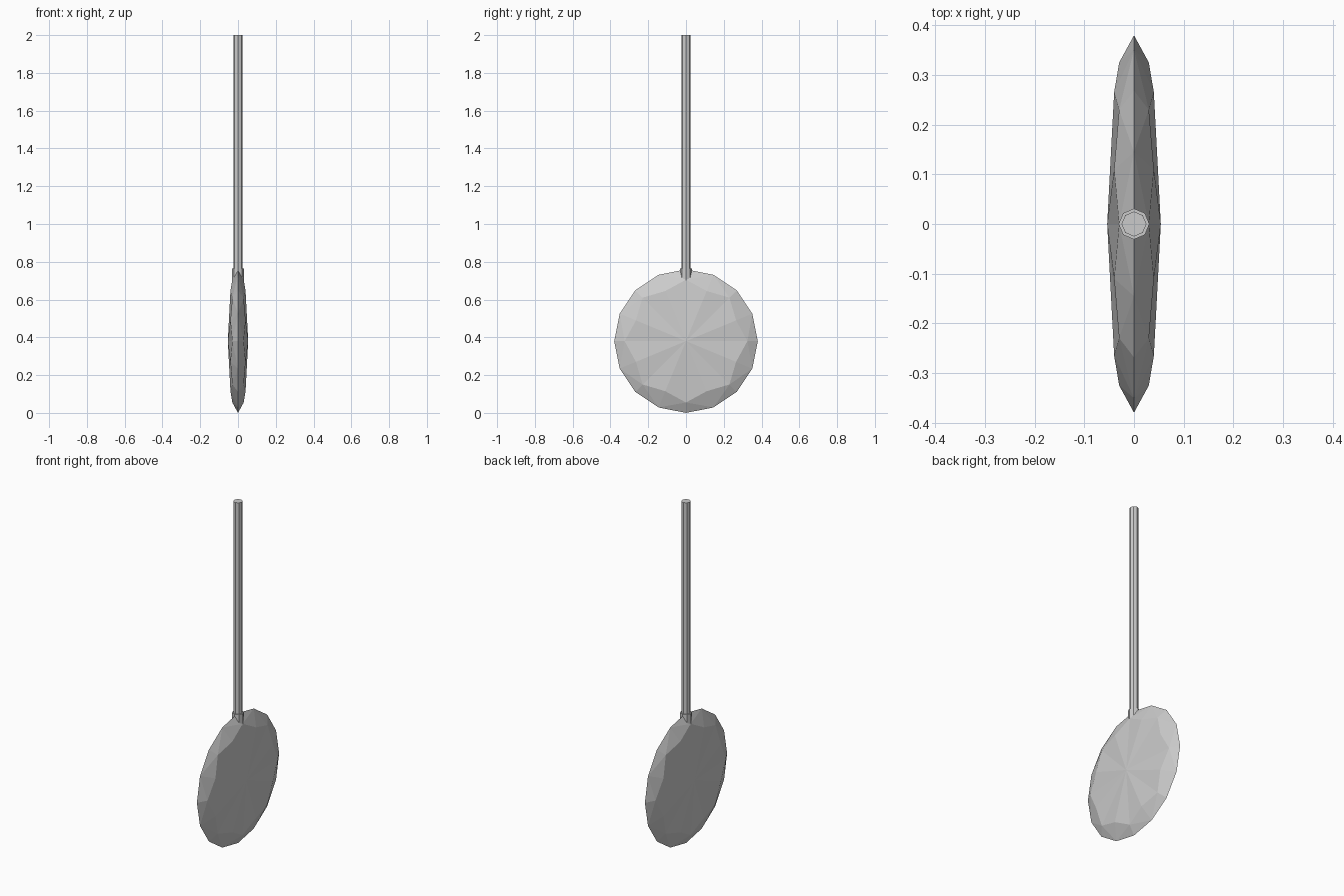
import bpy, bmesh, math

cube = bpy.data.objects.get("Cube")
if cube:
    bpy.data.objects.remove(cube, do_unlink=True)

metal = bpy.data.materials.new("grey_metal")
colour = (0.6, 0.6, 0.6, 1)
metal.diffuse_color = colour
metal.use_nodes = True
metal.node_tree.nodes["Principled BSDF"].inputs["Base Color"].default_value = colour

RIM, CENTRE_Z, SIDES = 0.38, 0.38, 16


def add_object(name, bm):
    bmesh.ops.recalc_face_normals(bm, faces=bm.faces)
    mesh = bpy.data.meshes.new(name)
    bm.to_mesh(mesh)
    bm.free()
    mesh.materials.append(metal)
    obj = bpy.data.objects.new(name, mesh)
    bpy.context.collection.objects.link(obj)
    return obj


def rod(name, radius, bottom, top):
    bm = bmesh.new()
    bmesh.ops.create_cone(bm, cap_ends=True, segments=8, radius1=radius,
                          radius2=radius, depth=top - bottom)
    bmesh.ops.translate(bm, verts=bm.verts, vec=(0, 0, (top + bottom) / 2))
    return add_object(name, bm)


# Faceted lens disc: sharp rim, scalloped ring and shallow peak on each side
bm = bmesh.new()


def ring_point(i, r, x):
    a = 2 * math.pi * i / SIDES
    return bm.verts.new((x, r * math.cos(a), CENTRE_Z + r * math.sin(a)))


rim = [ring_point(i, RIM, 0) for i in range(SIDES)]
for side in (-1, 1):
    ring = [ring_point(i, *((0.287, 0.04 * side) if i % 2 else (0.325, 0.03 * side)))
            for i in range(SIDES)]
    peak = bm.verts.new((0.054 * side, 0, CENTRE_Z))
    for i in range(SIDES):
        j = (i + 1) % SIDES
        # Split each bevel quad from its outer scallop point
        odd, even = (i, j) if i % 2 else (j, i)
        bm.faces.new((rim[odd], rim[even], ring[even]))
        bm.faces.new((rim[odd], ring[even], ring[odd]))
        bm.faces.new((ring[i], ring[j], peak))
add_object("pendulum_disc", bm)

# Long rod and the short collar that seats it in the disc
rod("pendulum_rod", 0.025, 0.72, 2.0)
rod("rod_collar", 0.031, 0.69, 0.765)
